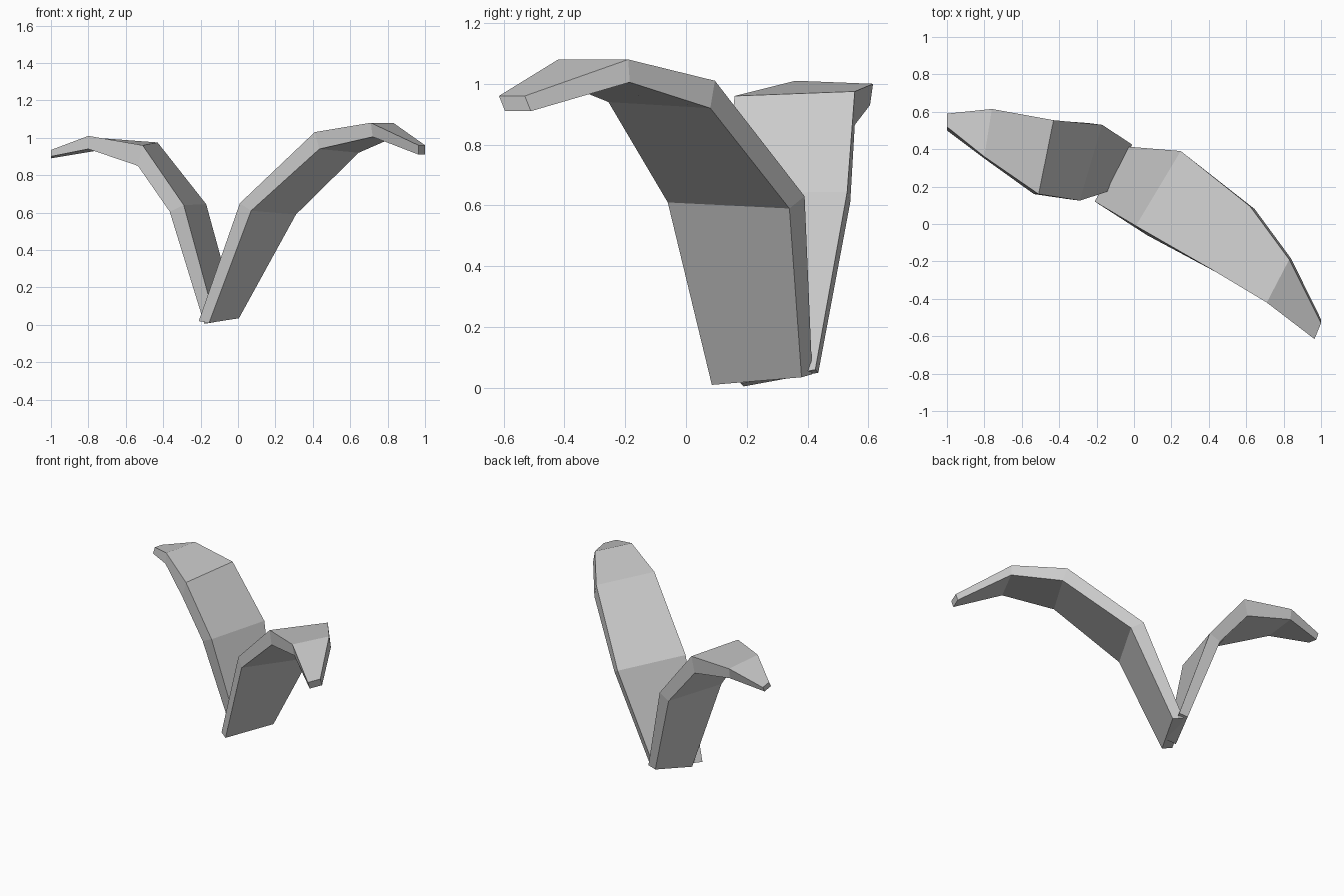
import bpy
import bmesh
from mathutils import Vector

default_cube = bpy.data.objects.get("Cube")
if default_cube:
    bpy.data.objects.remove(default_cube, do_unlink=True)

# Single pale grey material
grey = bpy.data.materials.new("pale_grey")
grey.use_nodes = True
colour = (0.6, 0.6, 0.6, 1)
grey.diffuse_color = colour
grey.node_tree.nodes["Principled BSDF"].inputs["Base Color"].default_value = colour


def make_leaf(name, front_edge, back_edge, thickness):
    """Loft a four-sided blade between two upper edges and their lower offsets."""
    bm = bmesh.new()
    rings = []
    for front, back, offset in zip(front_edge, back_edge, thickness):
        front, back, offset = Vector(front), Vector(back), Vector(offset)
        corners = (front, back, back + offset, front + offset)
        rings.append([bm.verts.new(corner) for corner in corners])

    # Sides of each segment
    for lower, upper in zip(rings, rings[1:]):
        for side in range(len(lower)):
            following = (side + 1) % len(lower)
            bm.faces.new((lower[side], lower[following],
                          upper[following], upper[side]))

    # Closed root and tip
    bm.faces.new(rings[0])
    bm.faces.new(rings[-1])
    bmesh.ops.recalc_face_normals(bm, faces=bm.faces)

    mesh = bpy.data.meshes.new(name)
    bm.to_mesh(mesh)
    bm.free()
    mesh.materials.append(grey)
    leaf = bpy.data.objects.new(name, mesh)
    bpy.context.collection.objects.link(leaf)
    return leaf


# Long leaf arching towards the front left
make_leaf(
    "large_leaf",
    front_edge=[(-.21, .12, .02), (.01, -.01, .65), (.41, -.24, 1.03),
                (.71, -.42, 1.08), (.965, -.615, .96)],
    back_edge=[(-.05, .415, .045), (.25, .39, .63), (.62, .095, 1.01),
               (.83, -.19, 1.08), (1, -.53, .96)],
    thickness=[(.055, -.035, -.01), (.06, -.05, -.04), (.025, -.015, -.09),
               (.01, .005, -.075), (0, .02, -.05)],
)

# Shorter leaf arching towards the back right
make_leaf(
    "small_leaf",
    front_edge=[(-.12, .18, .015), (-.29, .125, .64), (-.51, .16, .96),
                (-.8, .36, 1.01), (-1, .52, .935)],
    back_edge=[(-.01, .425, .06), (-.17, .53, .645), (-.43, .555, .975),
               (-.76, .615, 1), (-1, .59, .925)],
    thickness=[(-.06, .01, -.01), (-.075, .01, -.035), (-.025, 0, -.11),
               (0, -.01, -.07), (0, -.02, -.035)],
)
